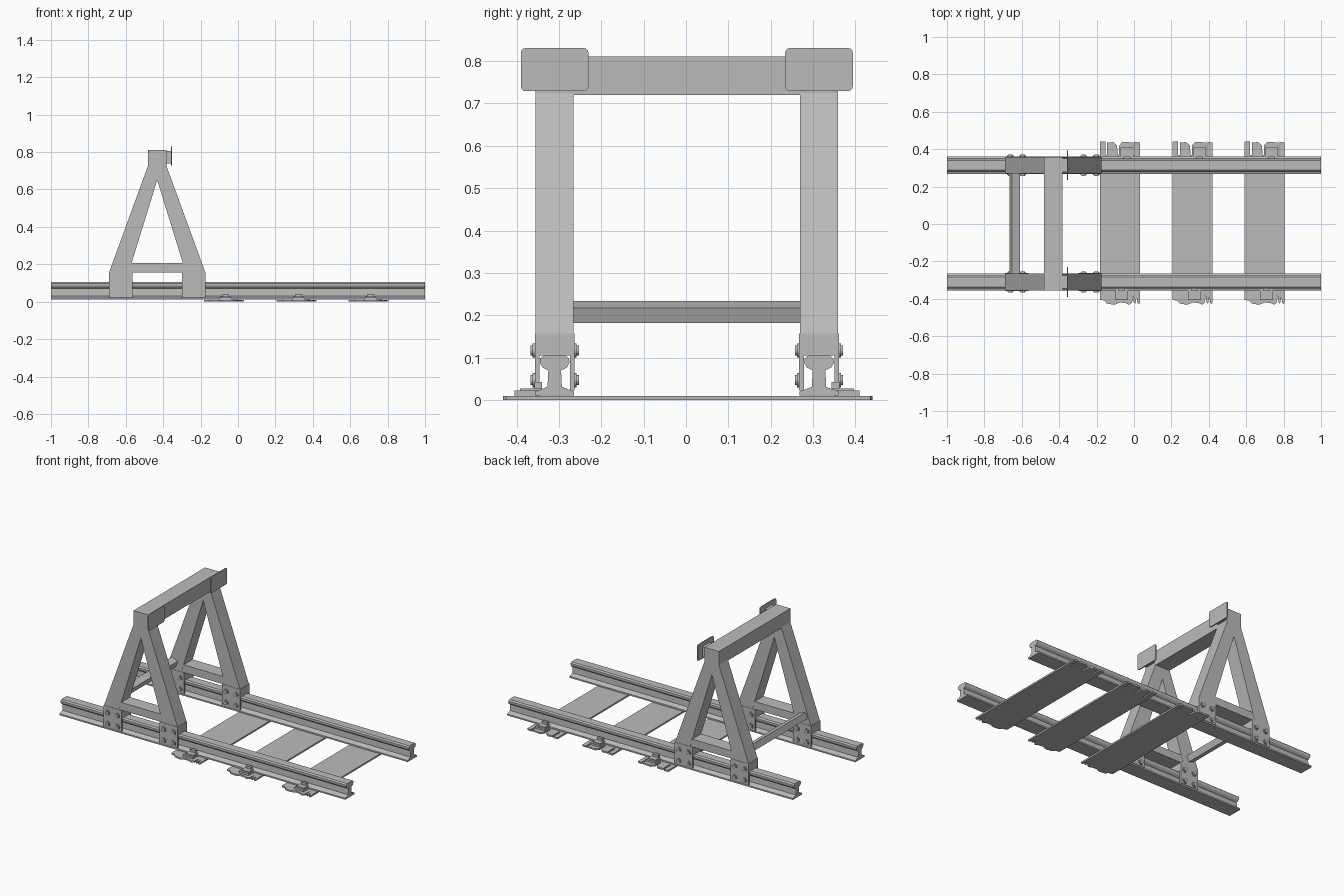
import bpy, bmesh, math
from mathutils import Matrix, Vector

cube = bpy.data.objects.get("Cube")
if cube:
    bpy.data.objects.remove(cube, do_unlink=True)

steel = bpy.data.materials.new("plain grey")
steel.use_nodes = True
GREY = (0.5, 0.5, 0.5, 1)
steel.diffuse_color = GREY
steel.node_tree.nodes["Principled BSDF"].inputs["Base Color"].default_value = GREY

MID_Y = 0.002      # middle of the track
GAUGE = 0.312      # half distance between rails
FRAME_X = -0.432   # middle of the A-frames


def finish(name, bm, smooth=False):
    bmesh.ops.recalc_face_normals(bm, faces=bm.faces[:])
    mesh = bpy.data.meshes.new(name)
    bm.to_mesh(mesh)
    bm.free()
    mesh.materials.append(steel)
    obj = bpy.data.objects.new(name, mesh)
    bpy.context.collection.objects.link(obj)
    if smooth:
        bpy.ops.object.select_all(action="DESELECT")
        obj.select_set(True)
        bpy.context.view_layer.objects.active = obj
        bpy.ops.object.shade_smooth_by_angle(angle=math.radians(40))
    return obj


def prism(name, pts, axis, lo, hi, smooth=False):
    """Extrude an outline along an axis; pts hold the other two coordinates in order."""
    bm = bmesh.new()
    verts = []
    for p in pts:
        co = list(p)
        co.insert(axis, lo)
        verts.append(bm.verts.new(co))
    face = bm.faces.new(verts)
    new = bmesh.ops.extrude_face_region(bm, geom=[face])["geom"]
    move = Vector((0, 0, 0))
    move[axis] = hi - lo
    bmesh.ops.translate(bm, vec=move, verts=[g for g in new if isinstance(g, bmesh.types.BMVert)])
    return finish(name, bm, smooth)


def box(name, x, y, z, tilt=0):
    bm = bmesh.new()
    spans = (x, y, z)
    size = [abs(b - a) for a, b in spans]
    mid = [(a + b) / 2 for a, b in spans]
    bmesh.ops.create_cube(bm, size=1, matrix=Matrix.Translation(mid)
                          @ Matrix.Rotation(tilt, 4, "Y") @ Matrix.Diagonal((*size, 1)))
    return finish(name, bm)


def mirrored(half, centre):
    """Complete a symmetric outline from its one half."""
    return half + [(2 * centre - a, b) for a, b in reversed(half)]


def bolt(name, x, y, z, out):
    bm = bmesh.new()
    for radius, depth in ((0.017, 0.006), (0.012, 0.011)):
        bmesh.ops.create_cone(bm, cap_ends=True, segments=12, radius1=radius, radius2=radius, depth=depth,
                              matrix=Matrix.Translation((x, y + out * depth / 2, z))
                              @ Matrix.Rotation(math.pi / 2, 4, "X"))
    finish(name, bm, True)


RAIL_HALF = [(-0.046, 0.011), (-0.046, 0.02), (-0.017, 0.031), (-0.015, 0.07), (-0.029, 0.077),
             (-0.035, 0.088), (-0.034, 0.098), (-0.026, 0.105)]
SADDLE_HALF = [(-0.036, 0.105), (-0.036, 0.022), (-0.047, 0.022), (-0.047, 0.157)]
FRAME_HALF = [(-0.432, 0.65), (-0.585, 0.155), (-0.69, 0.155), (-0.482, 0.725), (-0.482, 0.81)]

for label, side in (("front", -1), ("back", 1)):
    yc = MID_Y + side * GAUGE

    # Rail
    outline = [(yc + a, b) for a, b in mirrored(RAIL_HALF, 0)]
    prism(label + "_rail", outline, 0, -1, 1, True)

    # A-frame with its tie bar
    frame = [FRAME_HALF[0]] + FRAME_HALF[1:] + [
        (2 * FRAME_X - a, b) for a, b in reversed(FRAME_HALF[1:])]
    prism(label + "_a_frame", frame, 1, yc - 0.045, yc + 0.045)
    prism(label + "_tie_bar", mirrored([(-0.59, 0.157), (-0.572, 0.206)], FRAME_X),
          1, yc - 0.044, yc + 0.044)

    # Rail saddles and their bolts
    for where, sx in (("rear", -1), ("fore", 1)):
        x = FRAME_X + sx * 0.196
        saddle = [(yc + a, b) for a, b in mirrored(SADDLE_HALF, 0)]
        prism(f"{label}_{where}_saddle", saddle, 0, x - 0.063, x + 0.063)
        for dx in (-0.034, 0.034):
            for z in (0.047, 0.117):
                for out in (-1, 1):
                    bolt(f"{label}_{where}_bolt", x + dx, yc + out * 0.046, z, out)

    # Buffer block and rounded buffer plate
    box(label + "_buffer_block", (-0.39, -0.355), (yc - 0.035, yc + 0.035), (0.74, 0.805))
    corners = []
    for i, (sy, sz) in enumerate(((1, 1), (-1, 1), (-1, -1), (1, -1))):
        for k in range(4):
            t = math.radians(90 * i + 30 * k)
            corners.append((yc + sy * 0.068 + 0.012 * math.cos(t),
                            0.78 + sz * 0.039 + 0.012 * math.sin(t)))
    prism(label + "_buffer_plate", corners, 0, -0.359, -0.352)

# Beam across the top, and the low strut behind the frames
box("top_beam", (-0.482, -0.382), (MID_Y - 0.357, MID_Y + 0.357), (0.72, 0.811))
box("rear_strut", (-0.66, -0.615), (MID_Y - 0.27, MID_Y + 0.27), (0.188, 0.227), math.radians(21))

# Thin sleepers with split, worn ends
BACK_END = [(0.107, 0.435), (0.08, 0.44), (0.08, 0.37), (0.074, 0.37), (0.074, 0.435), (0.015, 0.44),
            (-0.003, 0.42), (-0.003, 0.37), (-0.01, 0.37), (-0.015, 0.42), (-0.035, 0.438),
            (-0.068, 0.435), (-0.068, 0.37), (-0.077, 0.37), (-0.077, 0.44), (-0.107, 0.44)]
FRONT_END = [(-0.107, -0.405), (-0.08, -0.41), (-0.07, -0.425), (-0.03, -0.432), (0.0, -0.42),
             (0.03, -0.422), (0.05, -0.432), (0.066, -0.42), (0.07, -0.38), (0.075, -0.42),
             (0.083, -0.425), (0.09, -0.39), (0.095, -0.425), (0.107, -0.425)]
for i, x in enumerate((-0.076, 0.313, 0.698)):
    prism(f"sleeper_{i + 1}", [(x + a, b) for a, b in BACK_END + FRONT_END], 2, 0.0, 0.01)
    # Rail clips on the outer side of each rail
    for label, side, dx in (("front", -1, 0.01), ("back", 1, 0.038)):
        cx, yc = x + dx, MID_Y + side * GAUGE
        box(f"{label}_clip_base_{i + 1}", (cx - 0.034, cx + 0.034),
            (yc + side * 0.036, yc + side * 0.095), (0.009, 0.022))
        box(f"{label}_clip_{i + 1}", (cx - 0.027, cx + 0.027),
            (yc + side * 0.03, yc + side * 0.082), (0.02, 0.027))
        box(f"{label}_clip_nut_{i + 1}", (cx - 0.018, cx + 0.018),
            (yc + side * 0.03, yc + side * 0.048), (0.022, 0.042))
